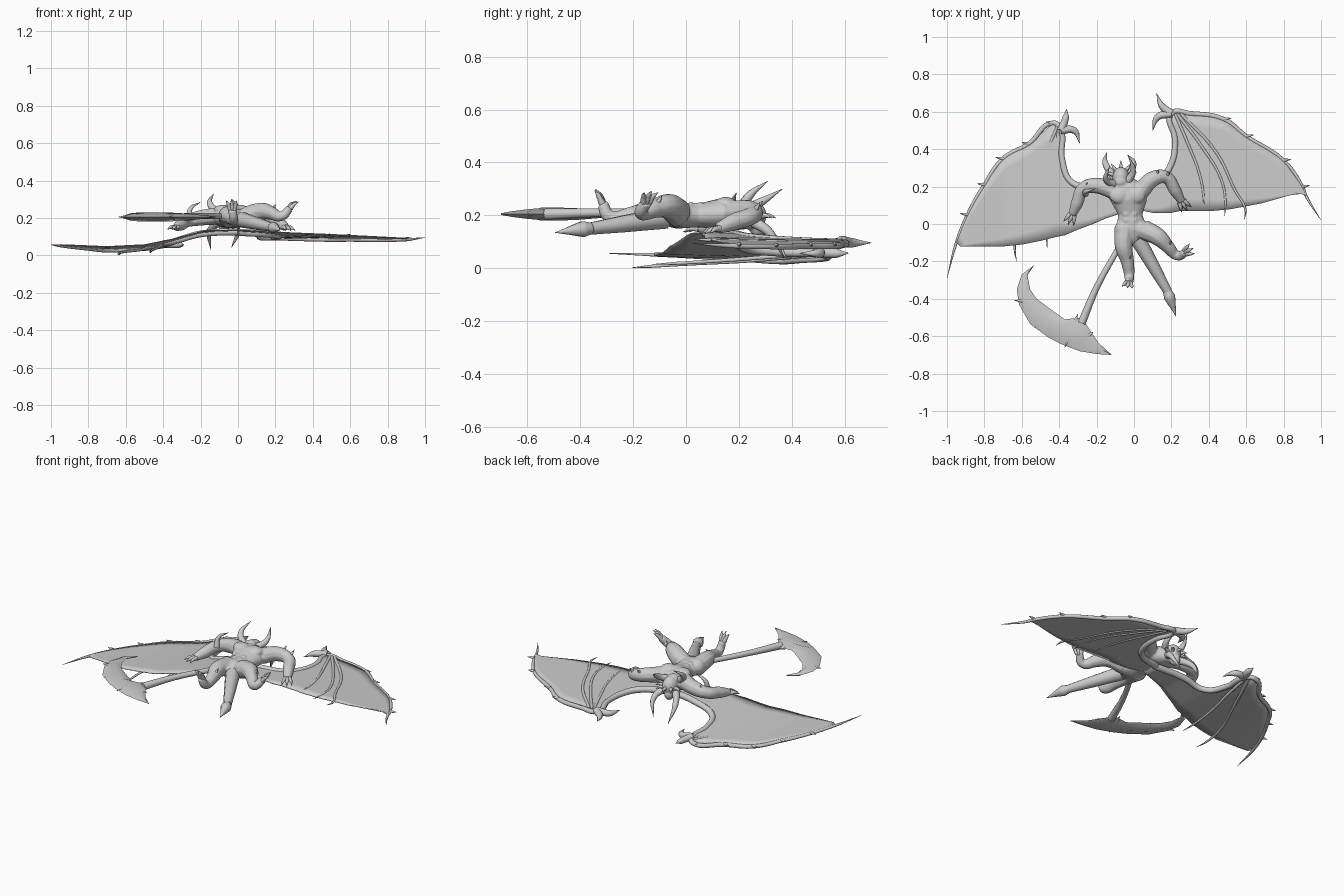
import bpy, bmesh, math
from mathutils import Vector

if "Cube" in bpy.data.objects:
    bpy.data.objects.remove(bpy.data.objects["Cube"])

stone = bpy.data.materials.new("stone_grey")
stone.use_nodes = True
stone.diffuse_color = (0.6, 0.6, 0.6, 1)
stone.node_tree.nodes["Principled BSDF"].inputs["Base Color"].default_value = (0.6, 0.6, 0.6, 1)


def activate(obj):
    bpy.ops.object.select_all(action='DESELECT')
    obj.select_set(True)
    bpy.context.view_layer.objects.active = obj


def finish(name, data):
    obj = bpy.data.objects.new(name, data)
    bpy.context.collection.objects.link(obj)
    data.materials.append(stone)
    activate(obj)
    if obj.type == 'CURVE':
        bpy.ops.object.convert(target='MESH')
        obj = bpy.context.object
    bpy.ops.object.shade_smooth_by_angle(angle=math.radians(60))
    return obj


def tube(name, points, radii):
    """Smooth tapering tube through points."""
    curve = bpy.data.curves.new(name, 'CURVE')
    curve.dimensions = '3D'
    curve.bevel_depth = 1
    curve.bevel_resolution = 3
    curve.resolution_u = 6
    curve.use_fill_caps = True
    spline = curve.splines.new('BEZIER')
    spline.bezier_points.add(len(points) - 1)
    for knot, point, radius in zip(spline.bezier_points, points, radii):
        knot.co = point
        knot.radius = radius
        knot.handle_left_type = knot.handle_right_type = 'AUTO'
    return finish(name, curve)


def spike(name, base, tip, radius, bend=(0, 0, 0)):
    base, tip = Vector(base), Vector(tip)
    middle = (base + tip) / 2 + Vector(bend)
    return tube(name, [base, middle, tip], [radius, radius * 0.7, 0.001])


def loft(name, rings, closed=True):
    """Skin a row of equal point rings; open strips become a sheet."""
    bm = bmesh.new()
    rows = [[bm.verts.new(p) for p in ring] for ring in rings]
    count = len(rows[0])
    for a, b in zip(rows, rows[1:]):
        for i in range(count if closed else count - 1):
            j = (i + 1) % count
            bm.faces.new((a[i], a[j], b[j], b[i]))
    if closed:
        bm.faces.new(rows[0])
        bm.faces.new(rows[-1])
    bmesh.ops.remove_doubles(bm, verts=bm.verts, dist=0.0005)
    bmesh.ops.recalc_face_normals(bm, faces=bm.faces)
    mesh = bpy.data.meshes.new(name)
    bm.to_mesh(mesh)
    bm.free()
    return finish(name, mesh)


def ball(name, center, size):
    bm = bmesh.new()
    bmesh.ops.create_uvsphere(bm, u_segments=20, v_segments=12, radius=1)
    bmesh.ops.scale(bm, vec=size, verts=bm.verts)
    bmesh.ops.translate(bm, vec=center, verts=bm.verts)
    mesh = bpy.data.meshes.new(name)
    bm.to_mesh(mesh)
    bm.free()
    return finish(name, mesh)


def ellipse(x, y, z, wide, tall):
    steps = [math.tau * i / 20 for i in range(20)]
    return [(x + wide * math.cos(t), y, z + tall * math.sin(t)) for t in steps]


# Torso, muscles and head
flesh = [loft("torso", [
    ellipse(-.02, -.10, .20, .04, .03), ellipse(-.01, -.03, .20, .085, .05),
    ellipse(-.02, .05, .20, .065, .045), ellipse(-.03, .13, .205, .10, .06),
    ellipse(-.04, .20, .20, .10, .055), ellipse(-.05, .25, .19, .04, .04)])]
flesh.append(ball("head", (-.07, .25, .20), (.045, .055, .055)))
flesh.append(ball("jaw", (-.075, .27, .155), (.028, .032, .035)))
flesh.append(ball("brow", (-.07, .225, .235), (.036, .028, .025)))
for side in (-1, 1):
    flesh.append(ball("chest_muscle", (-.035 + side * .045, .15, .245), (.05, .042, .025)))
    flesh.append(ball("hip_muscle", (-.01 + side * .05, -.03, .205), (.045, .05, .05)))
    for row in range(3):
        flesh.append(ball("belly_muscle", (-.02 + side * .02, .02 + row * .033, .238), (.019, .017, .012)))

# Arms and legs
limbs = {
    "right_arm": ([(-.11, .18, .21), (-.20, .205, .20), (-.27, .19, .185), (-.305, .11, .165), (-.33, .05, .15)],
                  [.048, .043, .035, .034, .022]),
    "left_arm": ([(.04, .18, .21), (.10, .24, .215), (.17, .25, .20), (.22, .18, .175), (.255, .12, .15)],
                 [.048, .043, .035, .034, .022]),
    "right_leg": ([(-.05, -.02, .20), (-.055, -.12, .215), (-.035, -.20, .20), (-.025, -.29, .195), (-.03, -.315, .245)],
                  [.055, .048, .036, .026, .022]),
    "left_leg": ([(.05, -.03, .21), (.13, -.07, .235), (.18, -.12, .225), (.235, -.17, .21), (.275, -.15, .25)],
                 [.055, .048, .036, .026, .022]),
}
for name, (path, radii) in limbs.items():
    flesh.append(tube(name, path, radii))

# Fuse the flesh into one smooth body
activate(flesh[0])
for part in flesh:
    part.select_set(True)
bpy.ops.object.join()
body = bpy.context.object
body.name = "body"
remesh = body.modifiers.new("fuse", 'REMESH')
remesh.mode = 'VOXEL'
remesh.voxel_size = 0.006
remesh.use_smooth_shade = True
body.modifiers.new("soften", 'SMOOTH').iterations = 4
bpy.ops.object.convert(target='MESH')
bpy.ops.object.shade_smooth()

# Fingers and toes fan out from the end of each limb
for name, (path, radii) in limbs.items():
    end = Vector(path[-1])
    ahead = (end - Vector(path[-2])).normalized()
    across = ahead.cross(Vector((0, 0, 1))).normalized()
    for spread in (-1, 0, 1):
        way = (ahead + across * spread * 0.55).normalized()
        spike(name + "_claw", end + across * spread * .012, end + way * .062, .013, (0, 0, .006))
    joint = Vector(path[2])
    spike(name + "_spur", joint, joint + Vector((.02, .03, .05)), .014)
spike("shoulder_spike", (-.26, .16, .19), (-.20, .19, .285), .017, (-.025, 0, .01))
spike("left_shoulder_spike", (.12, .25, .21), (.13, .29, .255), .015)

# Horns: one pair rising, one pair hanging back
horns = [((-.10, .21, .22), (-.13, .31, .33), (-.035, -.02, .0)),
         ((-.04, .22, .22), (-.03, .365, .30), (.03, -.01, -.01)),
         ((-.10, .24, .18), (-.145, .385, .03), (-.03, .01, .02)),
         ((-.04, .25, .18), (-.035, .37, .04), (.035, .01, .02))]
for base, tip, bend in horns:
    spike("horn", base, tip, .023, bend)
for i in range(5):
    turn = math.pi * (0.1 + 0.2 * i)
    out = Vector((math.cos(turn), math.sin(turn), 0))
    center = Vector((-.07, .25, .19))
    spike("crest_spike", center + out * .03, center + out * .09, .013, (0, 0, .01))

# Tapering tail with raised plates and an arrow point
start, stop = Vector((.02, -.08, .19)), Vector((.18, -.36, .15))
tube("tail", [start, start.lerp(stop, .5), stop], [.042, .034, .024])
for i in range(8):
    wide = .030 - .0018 * i
    ball("tail_plate", start.lerp(stop, (i + .8) / 8) + Vector((0, 0, wide * .75)), (wide * .8, .014, wide * .5))
tube("tail_point", [(.172, -.345, .152), (.19, -.39, .148), (.225, -.495, .135)], [.019, .031, .001])

# Long haft carrying the curved blade
tube("haft", [(-.03, -.03, .21), (-.09, -.14, .21), (-.20, -.34, .21), (-.28, -.53, .205)],
     [.019, .015, .017, .022])
blade = [(-.535, -.22, -.534, -.221), (-.60, -.27, -.57, -.275), (-.627, -.35, -.555, -.35),
         (-.615, -.43, -.52, -.40), (-.555, -.535, -.46, -.445), (-.46, -.605, -.37, -.51),
         (-.395, -.64, -.28, -.50), (-.29, -.68, -.24, -.56), (-.20, -.695, -.19, -.635),
         (-.12, -.70, -.121, -.699)]
rings = []
for i, (ox, oy, ix, iy) in enumerate(blade):
    thick = .003 + .022 * math.sin(math.pi * i / 9)
    mx, my = ox * .4 + ix * .6, oy * .4 + iy * .6
    rings.append([(ox, oy, .205), (mx, my, .205 + thick), (ix, iy, .205), (mx, my, .205 - thick)])
    if 2 < i < 8:
        along = Vector((.035, -.03, 0)) * (-1 if i % 2 else 1)
        spike("blade_barb", (mx, my, .205), Vector((ox, oy, .205)) + along * .7, .015)
        spike("inner_barb", (mx, my, .205), Vector((ix, iy, .205)) - along * .6, .015)
loft("blade", rings)


# Wings: paired points on the leading and trailing edges
def wing(label, sign, pairs, heights, tilt, ribs, sag, tip, hooks):
    def height(x):
        for (x0, z0), (x1, z1) in zip(heights, heights[1:]):
            if x <= x1:
                return z0 + (z1 - z0) * (x - x0) / (x1 - x0)
        return heights[-1][1]

    def surface(u, v):
        i = min(int(u), len(pairs) - 2)
        row = [a + (b - a) * (u - i) for a, b in zip(pairs[i], pairs[i + 1])]
        x, y = row[0] + (row[2] - row[0]) * v, row[1] + (row[3] - row[1]) * v
        return Vector((sign * x, y, height(x) - tilt * y))

    last = len(pairs) - 1
    sheet = loft(label + "_wing_membrane",
                 [[surface(i / 3, j / 8) for j in range(9)] for i in range(last * 3 + 1)], closed=False)
    sheet.modifiers.new("thickness", 'SOLIDIFY').thickness = .005
    sheet.modifiers["thickness"].offset = 0
    # Arm bone hangs under the leading edge and ends in a claw
    under = Vector((0, 0, .006))
    claw = Vector((sign * tip[0], tip[1], height(1)))
    path = [surface(i, 0) - under for i in range(last + 1)] + [claw]
    tube(label + "_wing_bone", path, [.02 - .012 * i / last for i in range(last + 1)] + [.001])
    # Finger bones run along the membrane past its edge
    for u0, u1, reach in ribs:
        line = [surface(u0 + (u1 - u0) * math.sin(t * 1.57), t * reach) - Vector((0, 0, sag * t))
                for t in (0, .3, .6, .85, 1)]
        tube(label + "_finger_bone", line, [.009, .008, .007, .006, .001])
    wrist = surface(4, 0)
    for (mx, my), (ex, ey) in hooks:
        level = wrist.z - .005
        tube(label + "_wrist_hook", [wrist, (sign * mx, my, level), (sign * ex, ey, level)], [.022, .018, .001])
    for i in range(5, last):
        base = surface(i, 0)
        spike(label + "_edge_spike", base, base + Vector((sign * .04, .006, 0)), .009)


wing("left", 1,
     [(0, .19, 0, .08), (.14, .24, .1, .06), (.2, .32, .16, .06), (.22, .45, .2, .06), (.2, .59, .25, .07),
      (.3, .59, .3, .07), (.48, .56, .42, .07), (.6, .47, .52, .08), (.8, .34, .68, .11),
      (.9, .2, .82, .15), (.92, .15, .89, .165)],
     [(0, .138), (.3, .123), (.5, .115), (1, .095)], .045,
     [(4.5, 7.6, 1.25), (4.3, 6.7, 1.08), (4.2, 5.6, 1.0)], 0, (1, .02),
     [((.15, .63), (.12, .70)), ((.125, .57), (.10, .50))])
wing("right", -1,
     [(0, .18, 0, .08), (.2, .2, .15, .03), (.33, .22, .22, 0), (.385, .35, .3, -.03), (.39, .5, .37, -.06),
      (.43, .54, .42, -.07), (.56, .43, .5, -.09), (.7, .35, .6, -.11), (.8, .21, .7, -.12),
      (.89, .05, .83, -.12), (.95, -.1, .93, -.12)],
     [(0, .138), (.18, .132), (.35, .085), (.5, .054), (.7, .043), (1, .056)], .03,
     [(4.5, 7.5, 1.22), (4.3, 5.6, 1.08)], .05, (1, -.29),
     [((.365, .57), (.36, .615)), ((.32, .50), (.29, .43))])
